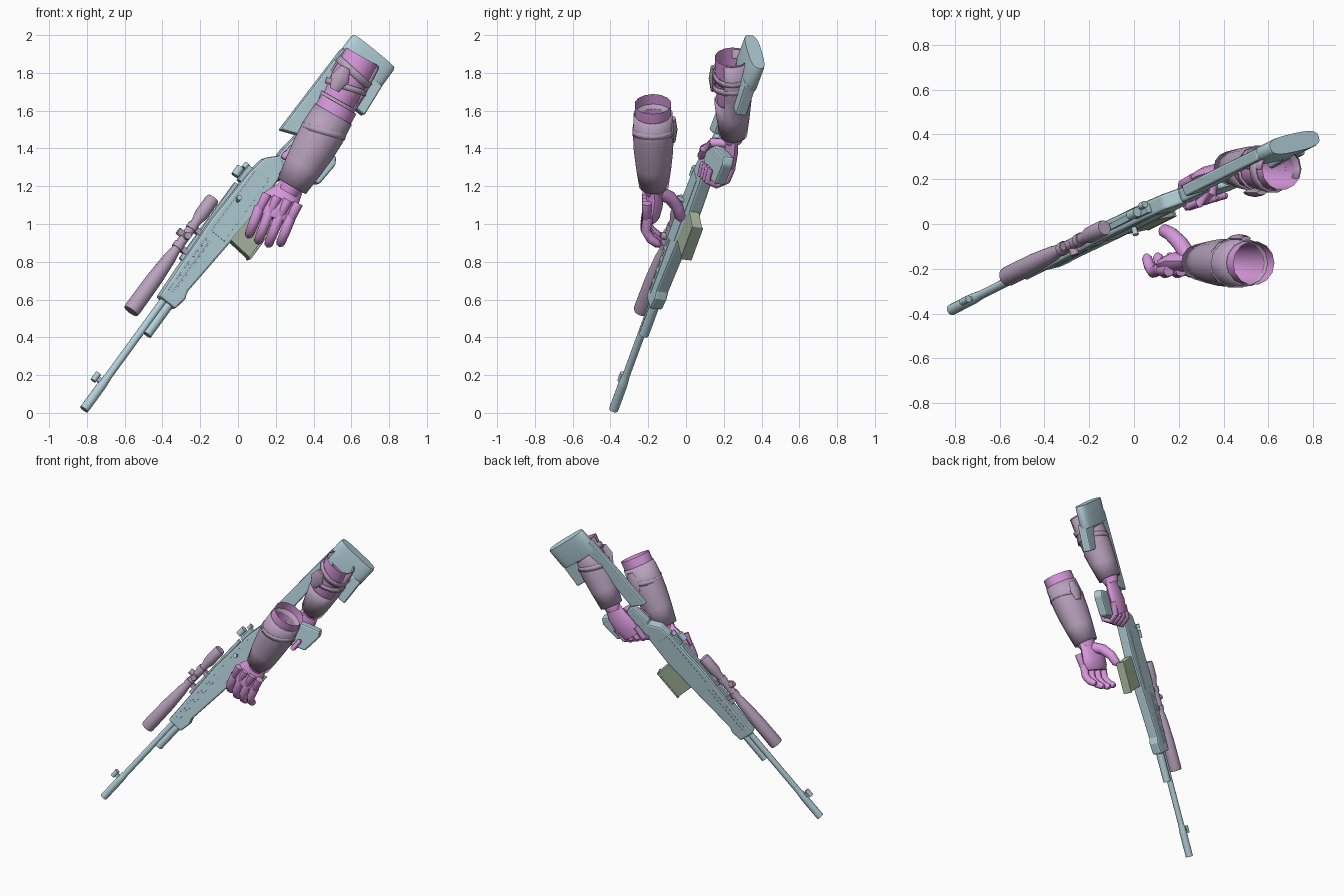
import bpy, bmesh, math
from mathutils import Vector, Matrix

cube = bpy.data.objects.get("Cube")
if cube:
    bpy.data.objects.remove(cube, do_unlink=True)


def material(name, rgb):
    m = bpy.data.materials.new(name)
    m.use_nodes = True
    m.diffuse_color = (*rgb, 1)
    m.node_tree.nodes["Principled BSDF"].inputs["Base Color"].default_value = (*rgb, 1)
    return m


BLUE = material("pale_blue_metal", (0.45, 0.63, 0.69))
MAUVE = material("mauve_cloth", (0.48, 0.36, 0.51))
PINK = material("pink_skin", (0.69, 0.32, 0.72))
GREEN = material("grey_green", (0.39, 0.48, 0.35))

# Rifle frame: local x runs from muzzle to butt, y to the back side, z to the scope
along = Vector((0.565, 0.285, 0.775)).normalized()
up = Vector((-0.77, -0.18, 0.62))
up = (up - along * up.dot(along)).normalized()
back = up.cross(along)
RIFLE = Matrix((along, back, up)).transposed().to_4x4()
RIFLE.translation = Vector((-0.815, -0.383, 0.018))
WORLD = Matrix.Identity(4)


def finish(bm, name, mat, frame, bevel=0, smooth=True, thick=0):
    bmesh.ops.recalc_face_normals(bm, faces=bm.faces)
    me = bpy.data.meshes.new(name)
    bm.to_mesh(me)
    bm.free()
    me.materials.append(mat)
    ob = bpy.data.objects.new(name, me)
    bpy.context.collection.objects.link(ob)
    ob.matrix_world = frame
    if thick:
        mod = ob.modifiers.new("thickness", "SOLIDIFY")
        mod.thickness = thick
    if bevel:
        mod = ob.modifiers.new("soft_edges", "BEVEL")
        mod.width, mod.segments = bevel, 2
    if smooth:
        bpy.ops.object.select_all(action="DESELECT")
        ob.select_set(True)
        bpy.context.view_layer.objects.active = ob
        bpy.ops.object.shade_smooth_by_angle(angle=math.radians(40))
    return ob


def tube(name, mat, pts, radii, frame=RIFLE, wide=(0, 1, 0), flat=1.0, sides=14,
         caps=True, keep=None, thick=0, power=1.0):
    """Loft rings along a path; flat squashes them, power below 1 squares them."""
    def rounded(v):
        return math.copysign(abs(v) ** power, v)

    pts = [Vector(p) for p in pts]
    bm = bmesh.new()
    rings = []
    for i, (p, r) in enumerate(zip(pts, radii)):
        t = (pts[min(i + 1, len(pts) - 1)] - pts[max(i - 1, 0)]).normalized()
        a = Vector(wide)
        a = (a - t * a.dot(t)).normalized()
        b = t.cross(a)
        angles = [2 * math.pi * k / sides for k in range(sides)]
        rings.append([bm.verts.new(p + a * r * rounded(math.cos(q))
                                   + b * r * flat * rounded(math.sin(q))) for q in angles])
    for i, (lo, hi) in enumerate(zip(rings, rings[1:])):
        mid = (pts[i] + pts[i + 1]) / 2
        for k in range(sides):
            quad = (lo[k], lo[k - 1], hi[k - 1], hi[k])
            centre = sum((v.co for v in quad), Vector()) / 4
            if keep is None or keep(i, (centre - mid).normalized()):
                bm.faces.new(quad)
    if caps:
        bm.faces.new(rings[0])
        bm.faces.new(rings[-1])
    return finish(bm, name, mat, frame, thick=thick)


def rod(name, mat, s0, s1, r, h=0.0, y=0.0, r2=None):
    return tube(name, mat, [(s0, y, h), (s1, y, h)], [r, r2 or r])


def plate(name, mat, outline, half, bevel=0.01, y=0.0):
    """Extrude a side outline (length, height) to both sides of the rifle."""
    bm = bmesh.new()
    face = bm.faces.new([bm.verts.new((s, y - half, h)) for s, h in outline])
    new = bmesh.ops.extrude_face_region(bm, geom=[face])["geom"]
    bmesh.ops.translate(bm, vec=(0, 2 * half, 0),
                        verts=[v for v in new if isinstance(v, bmesh.types.BMVert)])
    return finish(bm, name, mat, RIFLE, bevel, smooth=False)


def block(name, mat, s0, s1, h0, h1, half, bevel=0.004, y=0.0):
    return plate(name, mat, [(s0, h0), (s1, h0), (s1, h1), (s0, h1)], half, bevel, y)


# Barrel, muzzle and gas tube
rod("barrel", BLUE, 0.12, 0.78, 0.02)
rod("muzzle", BLUE, 0.0, 0.17, 0.025)
rod("muzzle_collar", BLUE, 0.17, 0.23, 0.025, r2=0.02)
rod("gas_tube", BLUE, 0.54, 0.78, 0.026, h=-0.036)
block("front_sight_post", BLUE, 0.165, 0.195, 0.01, 0.05, 0.009)
rod("front_sight_hood", BLUE, 0.155, 0.205, 0.016, h=0.052)

# Receiver and handguard
plate("receiver", BLUE, [(0.74, 0.038), (1.03, 0.048), (1.25, 0.056), (1.58, 0.04),
                         (1.70, 0.02), (1.77, -0.045), (1.72, -0.11), (1.45, -0.12),
                         (1.20, -0.10), (0.86, -0.072), (0.82, -0.085), (0.74, -0.072)],
      0.036, 0.012)
block("top_rail", BLUE, 0.98, 1.50, 0.045, 0.066, 0.014)
for side in (-1, 1):
    block("handguard_rib", BLUE, 0.80, 1.16, -0.012, -0.004, 0.002, 0.001, side * 0.036)
    block("receiver_panel", BLUE, 1.20, 1.62, -0.07, 0.02, 0.002, 0.001, side * 0.036)
    for i in range(5):
        s = 0.80 + i * 0.075
        block("handguard_slot_frame", BLUE, s, s + 0.05, 0.012, 0.02, 0.002, 0.001,
              side * 0.036)
tube("bolt_handle", BLUE, [(1.42, -0.03, 0.0), (1.43, -0.075, 0.01)], [0.010, 0.014],
     wide=(1, 0, 0))
block("rear_sight_base", BLUE, 1.52, 1.62, 0.03, 0.062, 0.02)
rod("rear_sight", BLUE, 1.53, 1.585, 0.022, h=0.086)
rod("rear_sight_knob", BLUE, 1.60, 1.63, 0.016, h=0.065, y=0.02)

# Magazine
plate("magazine", GREEN, [(1.23, -0.08), (1.45, -0.08), (1.43, -0.235), (1.22, -0.235)],
      0.028, 0.004, -0.006)
block("magazine_floor", GREEN, 1.215, 1.435, -0.243, -0.23, 0.031, y=-0.006)

# Skeleton stock: grip, cheek bar, butt
plate("grip", BLUE, [(1.66, -0.06), (1.78, -0.03), (1.93, -0.05), (1.90, -0.14),
                     (1.96, -0.29), (1.92, -0.315), (1.78, -0.305), (1.71, -0.13)],
      0.032, 0.012)
plate("cheek_bar", BLUE, [(1.88, 0.038), (2.45, 0.025), (2.45, -0.05), (1.92, -0.055)],
      0.028, 0.01)
tube("butt", BLUE, [(2.385, 0, -0.124), (2.40, 0, -0.124), (2.53, 0, -0.124),
                    (2.545, 0, -0.124)], [0.142, 0.147, 0.147, 0.142],
     wide=(0, 0, 1), flat=0.29, sides=24, power=0.65)
plate("butt_toe", BLUE, [(2.23, -0.19), (2.42, -0.15), (2.42, -0.265), (2.23, -0.28)],
      0.032, 0.01, -0.012)

# Scope with rings and turrets
tube("scope", MAUVE, [(s, 0, 0.108) for s in (0.585, 0.60, 0.80, 0.95, 1.0, 1.20, 1.24,
                                              1.34, 1.355)],
     [0.042, 0.045, 0.043, 0.034, 0.026, 0.026, 0.037, 0.037, 0.033], sides=18)
for s in (1.03, 1.16):
    rod("scope_ring", MAUVE, s - 0.016, s + 0.016, 0.031, h=0.108)
    block("scope_mount", MAUVE, s - 0.016, s + 0.016, 0.045, 0.09, 0.018)
for name, tip in (("top_turret", (1.095, 0, 0.158)), ("side_turret", (1.095, -0.05, 0.108))):
    tube(name, MAUVE, [(1.095, 0, 0.108), tip], [0.02, 0.02], wide=(1, 0, 0))


# Arms: open skin tube, sleeve shell and slanted straps
def arm(label, elbow, wrist, start, size, keep=None, straps=()):
    e, w = Vector(elbow), Vector(wrist)

    def path(stops):
        return [e.lerp(w, t) for t in stops]

    opts = dict(frame=WORLD, wide=(1, 0, -0.5), flat=0.93, caps=False)
    tube(label + "_forearm", PINK, path((0, 0.3, 0.6, 1, 1.08)),
         [r * size for r in (0.10, 0.10, 0.09, 0.06, 0.05)], **opts)
    tube(label + "_sleeve", MAUVE, path((start, 0.35, 0.55, 0.75, 1)),
         [r * size for r in (0.106, 0.112, 0.108, 0.097, 0.08)], keep=keep, thick=0.008,
         **opts)
    for t, slant in straps:
        c = e.lerp(w, t)
        axis = (e - w).normalized() + Vector((slant, 0, 0))
        tube(label + "_strap", MAUVE, [c + axis * 0.017, c - axis * 0.017],
             [0.115 * size] * 2, thick=0.008, **opts)


front_wrist, rear_wrist = (0.285, -0.17, 1.20), (0.425, 0.25, 1.47)
arm("front", (0.535, -0.175, 1.635), front_wrist, 0.12, 1.06, straps=((0.33, -0.25),))
guard = Vector((0.2, 1, 0))
arm("rear", (0.66, 0.245, 1.885), rear_wrist, 0.02, 1.0,
    keep=lambda i, n: i > 1 or n.dot(guard) > -0.1, straps=((0.2, 0.3), (0.38, -0.2)))

# Strap buckles
for name, p in (("front_buckle", (0.47, -0.065, 1.50)), ("rear_buckle", (0.54, 0.14, 1.77))):
    c = Vector(p)
    tube(name, MAUVE, [c + Vector((0.03, 0, 0.06)), c, c - Vector((0.03, 0, 0.06))],
         [0.025, 0.05, 0.025], frame=WORLD, wide=(1, 0, 0), flat=0.4, sides=8)


def finger(name, pts, r, frame):
    pts = [Vector(p) for p in pts]
    end = pts[-1] + (pts[-1] - pts[-2]).normalized() * r * 0.6
    radii = [r * (1 - 0.07 * i) for i in range(len(pts))] + [r * 0.4]
    tube(name, PINK, pts + [end], radii, frame=frame, wide=(0.9, 0.1, -0.4), sides=10)


# Front hand, open and reaching down
tube("front_palm", PINK, [front_wrist, (0.265, -0.165, 1.165), (0.22, -0.17, 1.11),
                          (0.19, -0.185, 1.055), (0.18, -0.19, 1.03)],
     [0.065, 0.075, 0.102, 0.102, 0.08], frame=WORLD, wide=(1, 0, -0.35), flat=0.48)
for i in range(4):
    k = Vector((0.115, -0.20, 1.09)).lerp(Vector((0.28, -0.20, 1.04)), i / 3)
    reach = (0.95, 1.05, 1.05, 0.92)[i]
    finger("front_finger", [k, k + Vector((-0.03, -0.015, -0.08)) * reach,
                            k + Vector((-0.05, 0.015, -0.13)) * reach,
                            k + Vector((-0.06, 0.05, -0.155)) * reach], 0.029, WORLD)
    finger("front_knuckle_plate", [k + Vector((0.04, -0.008, 0.07)),
                                   k + Vector((0, -0.008, -0.01))], 0.026, WORLD)
finger("front_thumb", [(0.24, -0.14, 1.165), (0.205, -0.085, 1.14), (0.165, -0.045, 1.09),
                       (0.135, -0.03, 1.04)], 0.038, WORLD)

# Rear hand, wrapped around the grip
inverse = RIFLE.inverted()
tube("rear_palm", PINK, [inverse @ Vector(rear_wrist), (1.92, 0.05, -0.17),
                         (1.84, 0.058, -0.17), (1.76, 0.058, -0.17)],
     [0.055, 0.072, 0.08, 0.068], wide=(0, 0, 1), flat=0.45)
for i in range(4):
    h = -0.11 - i * 0.042
    s = i * 0.018
    finger("rear_finger", [(1.80 + s, 0.06, h), (1.71 + s, 0.058, h), (1.67 + s, 0.01, h),
                           (1.69 + s, -0.045, h), (1.76 + s, -0.052, h)], 0.022, RIFLE)
finger("rear_thumb", [(1.92, 0.03, -0.12), (1.90, -0.04, -0.10), (1.83, -0.06, -0.07),
                      (1.77, -0.055, -0.06)], 0.026, RIFLE)
